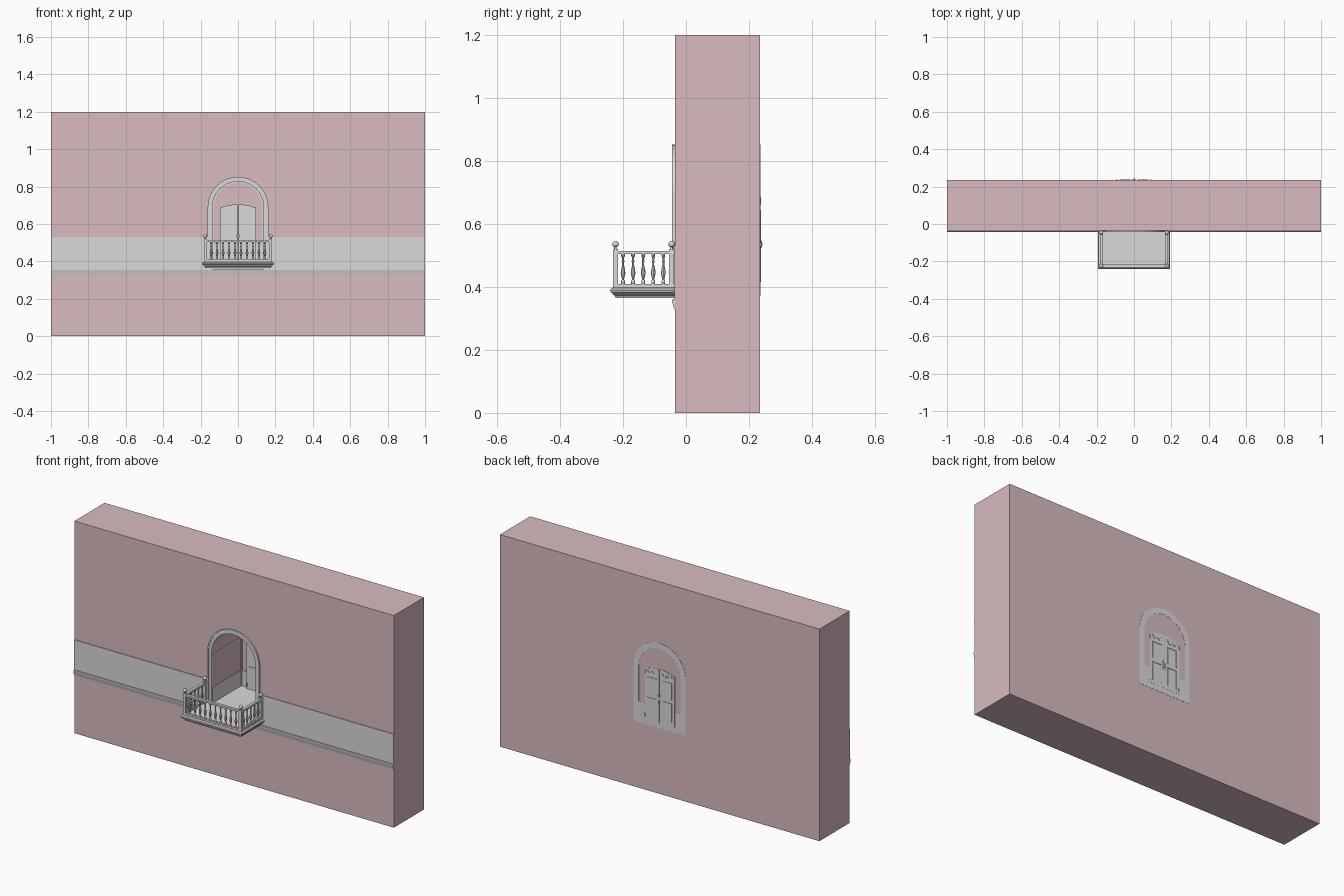
import bpy, bmesh, math

cube = bpy.data.objects.get("Cube")
if cube:
    bpy.data.objects.remove(cube, do_unlink=True)


def material(name, rgb):
    m = bpy.data.materials.new(name)
    m.use_nodes = True
    m.diffuse_color = (*rgb, 1)
    m.node_tree.nodes["Principled BSDF"].inputs["Base Color"].default_value = (*rgb, 1)
    return m


PINK = material("dusty pink plaster", (0.69, 0.5, 0.52))
GREY = material("pale grey stone", (0.7, 0.7, 0.7))

FRONT, BACK = -0.035, 0.235      # wall faces
SPRING = 0.69                    # height where the arch starts
FLOOR = 0.402
OPEN = 0.137                     # opening half width
DADO = 0.49                      # top of the wainscot inside


def finish(name, bm, mat, smooth=False):
    bmesh.ops.recalc_face_normals(bm, faces=bm.faces)
    me = bpy.data.meshes.new(name)
    bm.to_mesh(me)
    bm.free()
    me.materials.append(mat)
    ob = bpy.data.objects.new(name, me)
    bpy.context.collection.objects.link(ob)
    if smooth:
        bpy.ops.object.select_all(action="DESELECT")
        ob.select_set(True)
        bpy.context.view_layer.objects.active = ob
        bpy.ops.object.shade_smooth_by_angle(angle=math.radians(40))
    return ob


def box(name, x0, x1, y0, y1, z0, z1, mat=GREY):
    return prism(name, [(x0, z0), (x1, z0), (x1, z1), (x0, z1)], y0, y1, mat)


def prism(name, outline, y0, y1, mat=GREY):
    """Extrude an x-z outline along y."""
    bm = bmesh.new()
    face = bm.faces.new([bm.verts.new((x, y0, z)) for x, z in outline])
    ext = bmesh.ops.extrude_face_region(bm, geom=[face])
    verts = [v for v in ext["geom"] if isinstance(v, bmesh.types.BMVert)]
    bmesh.ops.translate(bm, verts=verts, vec=(0, y1 - y0, 0))
    return finish(name, bm, mat)


def arch(r, bottom, steps=28):
    top = [(r * math.cos(math.pi * i / steps), SPRING + r * math.sin(math.pi * i / steps))
           for i in range(steps + 1)]
    return [(r, bottom)] + top + [(-r, bottom)]


def arch_band(name, outer, inner, bottom, y0, y1):
    return prism(name, arch(outer, bottom) + arch(inner, bottom)[::-1], y0, y1)


def lathe(name, profile, steps=8):
    """Turn a (radius, z) profile round z."""
    bm = bmesh.new()
    rings = [[bm.verts.new((r * math.cos(math.tau * i / steps), r * math.sin(math.tau * i / steps), z))
              for i in range(steps)] for r, z in profile]
    for a, b in zip(rings, rings[1:]):
        for i in range(steps):
            j = (i + 1) % steps
            bm.faces.new((a[i], a[j], b[j], b[i]))
    bm.faces.new(rings[0])
    bm.faces.new(rings[-1])
    return finish(name, bm, GREY, True)


def place(source, spots):
    """Put the source at the first spot and linked copies at the rest."""
    for k, (x, y) in enumerate(spots):
        ob = source if k == 0 else source.copy()
        if k:
            bpy.context.collection.objects.link(ob)
        ob.location = (x, y, 0)


# Wall with an arched recess
wall = box("wall", -1, 1, FRONT, BACK, 0, 1.2, PINK)
cutter = prism("recess_cutter", arch(OPEN, FLOOR - 0.01), -0.1, BACK - 0.01, PINK)
cutter.hide_render = True
mod = wall.modifiers.new("recess", "BOOLEAN")
mod.operation = "DIFFERENCE"
mod.solver = "EXACT"
mod.object = cutter
bpy.context.view_layer.objects.active = wall
bpy.ops.object.modifier_apply(modifier=mod.name)
bpy.data.objects.remove(cutter, do_unlink=True)

# Stone band along the facade, split by the opening
for side, s in (("right", -1), ("left", 1)):
    x0, x1 = sorted((s * OPEN, s))
    box(f"{side}_band", x0, x1, FRONT - 0.002, FRONT, 0.36, 0.53)
    box(f"{side}_band_cap", x0, x1, FRONT - 0.004, FRONT, 0.524, 0.53)
# Sloping moulding under the band
bm = bmesh.new()
ends = [[bm.verts.new((x, y, z)) for y, z in
         ((FRONT, 0.33), (FRONT - 0.003, 0.33), (FRONT - 0.009, 0.353), (FRONT - 0.009, 0.36), (FRONT, 0.36))]
        for x in (-1, 1)]
for end in ends:
    bm.faces.new(end)
for i in range(5):
    j = (i + 1) % 5
    bm.faces.new((ends[0][i], ends[0][j], ends[1][j], ends[1][i]))
finish("band_moulding", bm, GREY)

# Arch surround
arch_band("front_arch_trim", 0.162, OPEN, 0.37, FRONT - 0.006, FRONT + 0.005)
arch_band("front_arch_rim", 0.162, 0.154, 0.37, FRONT - 0.009, FRONT)
arch_band("back_arch_trim", 0.162, 0.131, 0.372, BACK - 0.002, BACK + 0.001)
box("back_dado", -0.131, 0.131, BACK - 0.002, BACK + 0.001, 0.372, DADO)

# Inside of the recess
INNER = BACK - 0.01
box("recess_floor", -OPEN, OPEN, FRONT, INNER, FLOOR - 0.01, FLOOR)
box("recess_back_dado", -OPEN, OPEN, INNER - 0.003, INNER, FLOOR, DADO)
arch_band("recess_back_trim", OPEN, 0.129, FLOOR, INNER - 0.008, INNER)
for side, s in (("right", -1), ("left", 1)):
    x0, x1 = sorted((s * OPEN, s * (OPEN - 0.003)))
    box(f"{side}_recess_dado", x0, x1, FRONT, INNER, FLOOR, DADO)
    box(f"{side}_recess_cornice", x0, x1, FRONT, INNER, 0.668, 0.678)

# Double door showing on both faces of the thin back wall
HALF = 0.095


def door_top(x):
    return 0.705 - 0.018 * (x / HALF) ** 2


for side, s in (("right", -1), ("left", 1)):
    xs = [0.002 + (HALF - 0.002) * i / 6 for i in range(7)]
    outline = [(s * xs[0], FLOOR), (s * xs[-1], FLOOR)] + [(s * x, door_top(x)) for x in xs[::-1]]
    prism(f"{side}_door_leaf", outline, INNER - 0.015, BACK + 0.0015)
    for y0, y1, face in ((INNER - 0.018, INNER - 0.014, "front"), (BACK, BACK + 0.004, "back")):
        # Raised panel frames
        for level, (z0, z1) in (("lower", (0.425, 0.53)), ("upper", (0.55, 0.645))):
            for a, b in ((0.018, 0.022), (0.074, 0.078)):
                x0, x1 = sorted((s * a, s * b))
                box(f"{side}_{face}_{level}_stile", x0, x1, y0, y1, z0, z1)
            x0, x1 = sorted((s * 0.018, s * 0.078))
            box(f"{side}_{face}_{level}_rail", x0, x1, y0, y1, z1 - 0.004, z1)
        # Carved swag near the top
        swag = [(s * (0.018 + 0.01 * i), 0.668 + 0.008 * math.cos(i * 2.1)) for i in range(7)]
        prism(f"{side}_{face}_swag", swag + [(x, z + 0.01) for x, z in swag[::-1]], y0, y1)
        # Hinges and handle
        for z in (0.425, 0.67):
            x0, x1 = sorted((s * 0.089, s * 0.096))
            box(f"{side}_{face}_hinge", x0, x1, y0, y1, z - 0.01, z + 0.01)
        x0, x1 = sorted((s * 0.004, s * 0.01))
        box(f"{side}_{face}_handle_plate", x0, x1, y0, y1, 0.51, 0.56)
knob = lathe("door_knob", [(0.002, 0.52), (0.006, 0.526), (0.008, 0.535), (0.006, 0.544), (0.002, 0.55)])
place(knob, [(0, BACK), (0, INNER - 0.016)])

# Balcony slab with a moulded edge
RX, RY = 0.175, -0.224           # railing lines
bm = bmesh.new()
rings = []
for o, z in ((0, 0.365), (0.002, 0.372), (0.01, 0.376), (0.01, 0.38), (0.015, 0.383), (0.017, 0.388),
             (0.015, 0.394), (0.008, 0.398), (0.008, FLOOR)):
    x, y = RX + o, RY - o
    rings.append([bm.verts.new(p) for p in ((-x, y, z), (x, y, z), (x, FRONT + 0.002, z), (-x, FRONT + 0.002, z))])
for a, b in zip(rings, rings[1:]):
    for i in range(4):
        j = (i + 1) % 4
        bm.faces.new((a[i], a[j], b[j], b[i]))
bm.faces.new(rings[0])
bm.faces.new(rings[-1])
finish("balcony_slab", bm, GREY)

# Railings
WALL_Y = -0.046
for level, z0, z1, w in (("bottom", FLOOR, 0.41, 0.007), ("top", 0.505, 0.515, 0.008)):
    box(f"front_{level}_rail", -RX, RX, RY - w, RY + w, z0, z1)
    for side, s in (("right", -1), ("left", 1)):
        box(f"{side}_{level}_rail", s * RX - w, s * RX + w, RY + w, FRONT, z0, z1)

# Corner posts with ball finials
posts = [(x, y) for x in (-RX, RX) for y in (RY, WALL_Y)]
for x, y in posts:
    box("corner_post", x - 0.008, x + 0.008, y - 0.008, y + 0.008, FLOOR, 0.52)
ball = [(0.004, 0.52), (0.004, 0.527)]
ball += [(0.01 * math.sin(a) + 0.0005, 0.536 - 0.01 * math.cos(a))
         for a in (math.pi * i / 8 for i in range(2, 9))]
place(lathe("finial", ball, 12), posts)

# Turned balusters
turned = lathe("baluster", [(0.006, 0.41), (0.006, 0.42), (0.003, 0.424), (0.005, 0.432), (0.0075, 0.444),
                            (0.006, 0.456), (0.003, 0.47), (0.003, 0.478), (0.005, 0.481), (0.003, 0.485),
                            (0.0035, 0.493), (0.006, 0.498), (0.006, 0.505)])
spots = [(0.032 * (i - 4.5), RY) for i in range(10)]
spots += [(x, RY + 0.024 + 0.032 * i) for x in (-RX, RX) for i in range(5)]
place(turned, spots)
